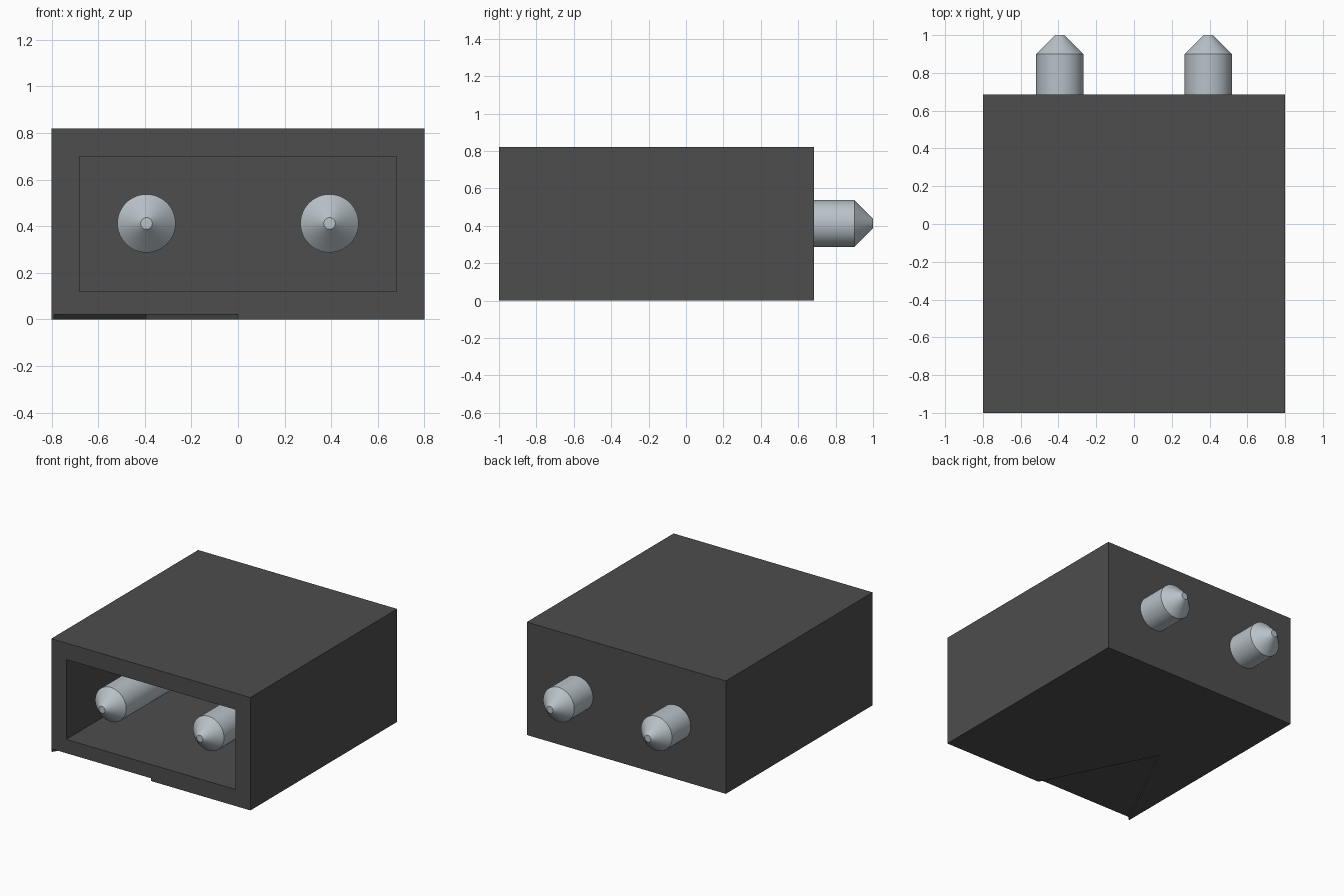
import bpy
import bmesh
import math
from mathutils import Matrix

cube = bpy.data.objects.get("Cube")
if cube:
    bpy.data.objects.remove(cube, do_unlink=True)


def make_material(name, color):
    mat = bpy.data.materials.new(name)
    mat.use_nodes = True
    mat.diffuse_color = (*color, 1)
    mat.node_tree.nodes["Principled BSDF"].inputs["Base Color"].default_value = (*color, 1)
    return mat


def make_object(name, bm, mat=None):
    bmesh.ops.recalc_face_normals(bm, faces=bm.faces)
    mesh = bpy.data.meshes.new(name)
    bm.to_mesh(mesh)
    bm.free()
    obj = bpy.data.objects.new(name, mesh)
    bpy.context.collection.objects.link(obj)
    if mat:
        mesh.materials.append(mat)
    return obj


def prism(name, outline, z0, z1, mat=None):
    """Extrude an XY outline from z0 up to z1."""
    bm = bmesh.new()
    face = bm.faces.new([bm.verts.new((x, y, z0)) for x, y in outline])
    ext = bmesh.ops.extrude_face_region(bm, geom=[face])["geom"]
    bmesh.ops.translate(bm, vec=(0, 0, z1 - z0),
                        verts=[v for v in ext if isinstance(v, bmesh.types.BMVert)])
    return make_object(name, bm, mat)


def rectangle(x, y0, y1):
    return [(-x, y0), (x, y0), (x, y1), (-x, y1)]


def activate(obj):
    bpy.ops.object.select_all(action='DESELECT')
    obj.select_set(True)
    bpy.context.view_layer.objects.active = obj


def cut(target, cutter):
    mod = target.modifiers.new("cut", 'BOOLEAN')
    mod.operation = 'DIFFERENCE'
    mod.solver = 'EXACT'
    mod.object = cutter
    cutter.hide_render = True
    activate(target)
    bpy.ops.object.modifier_apply(modifier=mod.name)
    bpy.data.objects.remove(cutter, do_unlink=True)


dark = make_material("dark grey plastic", (0.075, 0.075, 0.075))
metal = make_material("pale steel", (0.48, 0.54, 0.58))

# Housing: block with an open front socket and a shallow arrow recess underneath
housing = prism("housing", rectangle(0.80, -1.0, 0.685), 0.0, 0.82, dark)
cut(housing, prism("socket_cutter", rectangle(0.68, -1.1, 0.565), 0.12, 0.70))
arrow = [(-0.79, -1.0), (-0.79, -1.05), (0.0, -1.05), (0.0, -1.0), (-0.395, -0.21)]
cut(housing, prism("arrow_cutter", arrow, -0.05, 0.02))

# Contact pins: lathed rods with tapered tips, running through the back wall
profile = [(0.0, -1.0), (0.025, -1.0), (0.125, -0.9),
           (0.125, 0.9), (0.025, 1.0), (0.0, 1.0)]
for side, x in (("left", 0.393), ("right", -0.393)):
    bm = bmesh.new()
    verts = [bm.verts.new((r, y, 0)) for r, y in profile]
    edges = [bm.edges.new(pair) for pair in zip(verts, verts[1:])]
    bmesh.ops.spin(bm, geom=verts + edges, cent=(0, 0, 0), axis=(0, 1, 0),
                   angle=math.tau, steps=48)
    bmesh.ops.remove_doubles(bm, verts=bm.verts, dist=0.0005)
    bmesh.ops.transform(bm, matrix=Matrix.Translation((x, 0, 0.412)), verts=bm.verts)
    pin = make_object(side + "_contact_pin", bm, metal)
    activate(pin)
    bpy.ops.object.shade_smooth_by_angle(angle=math.radians(30))
